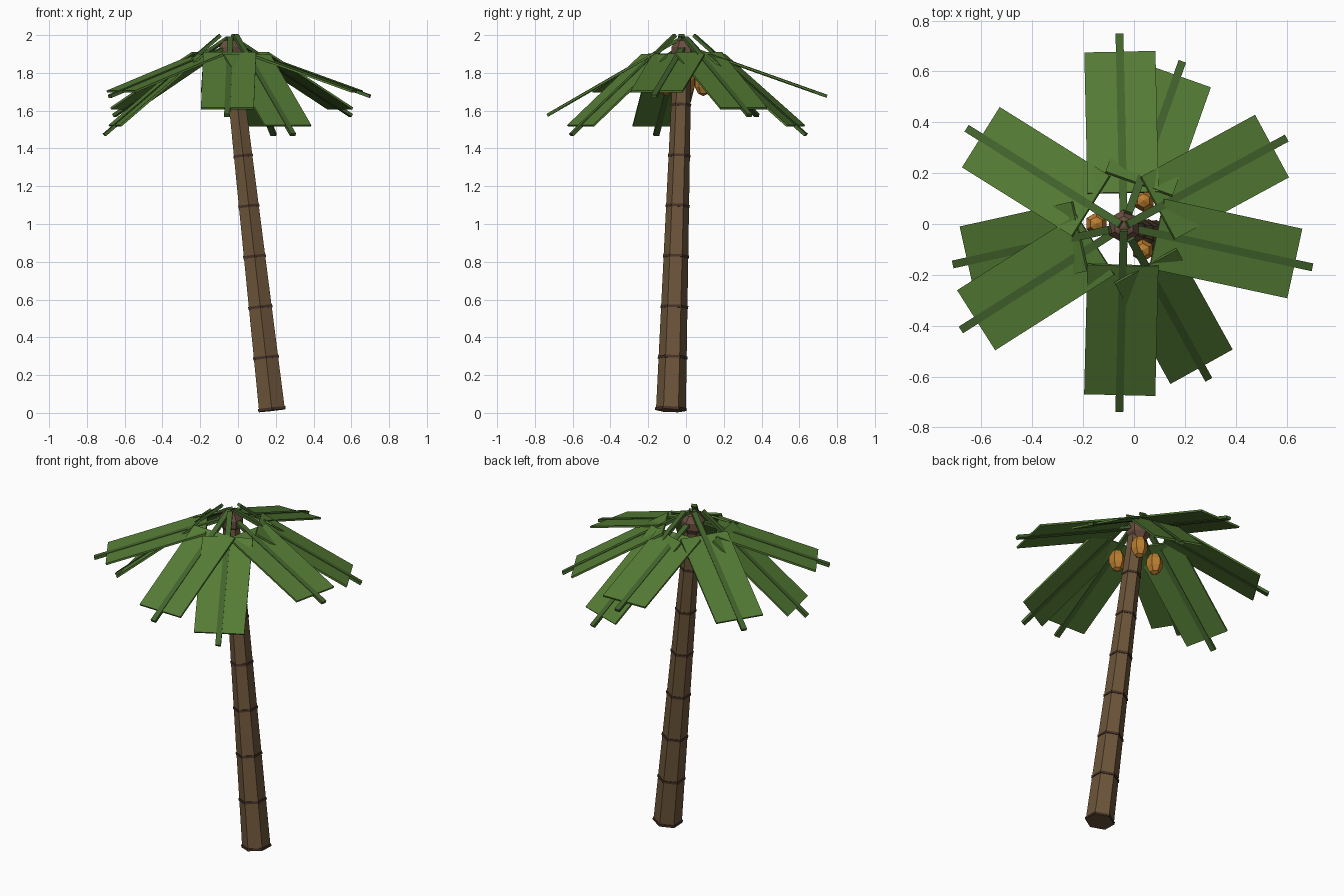
import bpy, bmesh
from math import sin, cos, pi, radians
from mathutils import Vector, Matrix

if "Cube" in bpy.data.objects:
    bpy.data.objects.remove(bpy.data.objects["Cube"])


def material(name, rgb):
    m = bpy.data.materials.new(name)
    m.diffuse_color = (*rgb, 1)
    m.use_nodes = True
    m.node_tree.nodes["Principled BSDF"].inputs["Base Color"].default_value = m.diffuse_color
    return m


BARK = material("bark", (0.15, 0.09, 0.042))
RING = material("dark_bark", (0.06, 0.032, 0.02))
CROWN = material("crown_brown", (0.14, 0.075, 0.05))
LEAF = material("leaf_green", (0.09, 0.20, 0.035))
RIB = material("rib_green", (0.055, 0.125, 0.025))
NUT = material("nut_orange", (0.5, 0.21, 0.03))


def finish(name, bm, mat):
    bmesh.ops.recalc_face_normals(bm, faces=bm.faces[:])
    me = bpy.data.meshes.new(name)
    bm.to_mesh(me)
    bm.free()
    me.materials.append(mat)
    ob = bpy.data.objects.new(name, me)
    bpy.context.collection.objects.link(ob)
    return ob


def hex_frustum(name, a, b, ra, rb, mat):
    """Six-sided tapered column from a to b, corners along y."""
    rot = Vector((0, 0, 1)).rotation_difference(b - a)
    bm = bmesh.new()
    rings = [[bm.verts.new(c + rot @ Vector((r * sin(k * pi / 3), r * cos(k * pi / 3), 0)))
              for k in range(6)] for c, r in ((a, ra), (b, rb))]
    for ring in rings:
        bm.faces.new(ring)
    for k in range(6):
        j = (k + 1) % 6
        bm.faces.new((rings[0][k], rings[0][j], rings[1][j], rings[1][k]))
    return finish(name, bm, mat)


def ball(name, centre, radii, rings, mat):
    bm = bmesh.new()
    bmesh.ops.create_uvsphere(bm, u_segments=6, v_segments=rings, radius=1,
                              matrix=Matrix.Translation(centre) @ Matrix.Diagonal((*radii, 1)))
    return finish(name, bm, mat)


def box(name, size, matrix, mat):
    bm = bmesh.new()
    bmesh.ops.create_cube(bm, size=1, matrix=matrix @ Matrix.Diagonal((*size, 1)))
    return finish(name, bm, mat)


# Leaning trunk with raised rings
base, top = Vector((0.18, -0.08, 0.012)), Vector((-0.035, -0.018, 1.91))
axis = (top - base).normalized()
R0, R1 = 0.079, 0.047
hex_frustum("trunk", base, top, R0, R1, BARK)
for i, z in enumerate((0.02, 0.293, 0.56, 0.828, 1.095, 1.361, 1.63)):
    t = (z - base.z) / (top.z - base.z)
    c, r = base.lerp(top, t), (R0 + (R1 - R0) * t) * 1.06
    hex_frustum(f"trunk_ring_{i + 1}", c - axis * 0.007, c + axis * 0.007, r, r, RING)

# Crown knob where the fronds meet
hub = Vector((-0.04, -0.01, 1.917))
ball("crown_knob", hub, (0.07, 0.07, 0.068), 5, CROWN)

# Hanging nuts
for i, deg in enumerate((177, 55, -57)):
    a = radians(deg)
    ball(f"nut_{i + 1}", (-0.03 + 0.118 * cos(a), -0.005 + 0.118 * sin(a), 1.745),
         (0.047, 0.047, 0.068), 5, NUT)

# Fronds in three layers: droop, height of the middle, compass angles
layers = ((19.5, 1.813, (91.3, 212.4, 347.8)),
          (30, 1.78, (28.5, 148, 268.6)),
          (40, 1.735, (70.5, 192.5, 299)))
n = 0
for droop, z, angles in layers:
    for deg in angles:
        n += 1
        m = (Matrix.Translation((hub.x, hub.y, z)) @ Matrix.Rotation(radians(deg), 4, 'Z')
             @ Matrix.Translation((0.37, 0, 0)) @ Matrix.Rotation(radians(droop), 4, 'Y'))
        box(f"frond_rib_{n}", (0.82, 0.031, 0.017), m, RIB)
        box(f"frond_leaf_{n}", (0.587, 0.28, 0.011),
            m @ Matrix.Translation((0.042, 0, 0)), LEAF)
